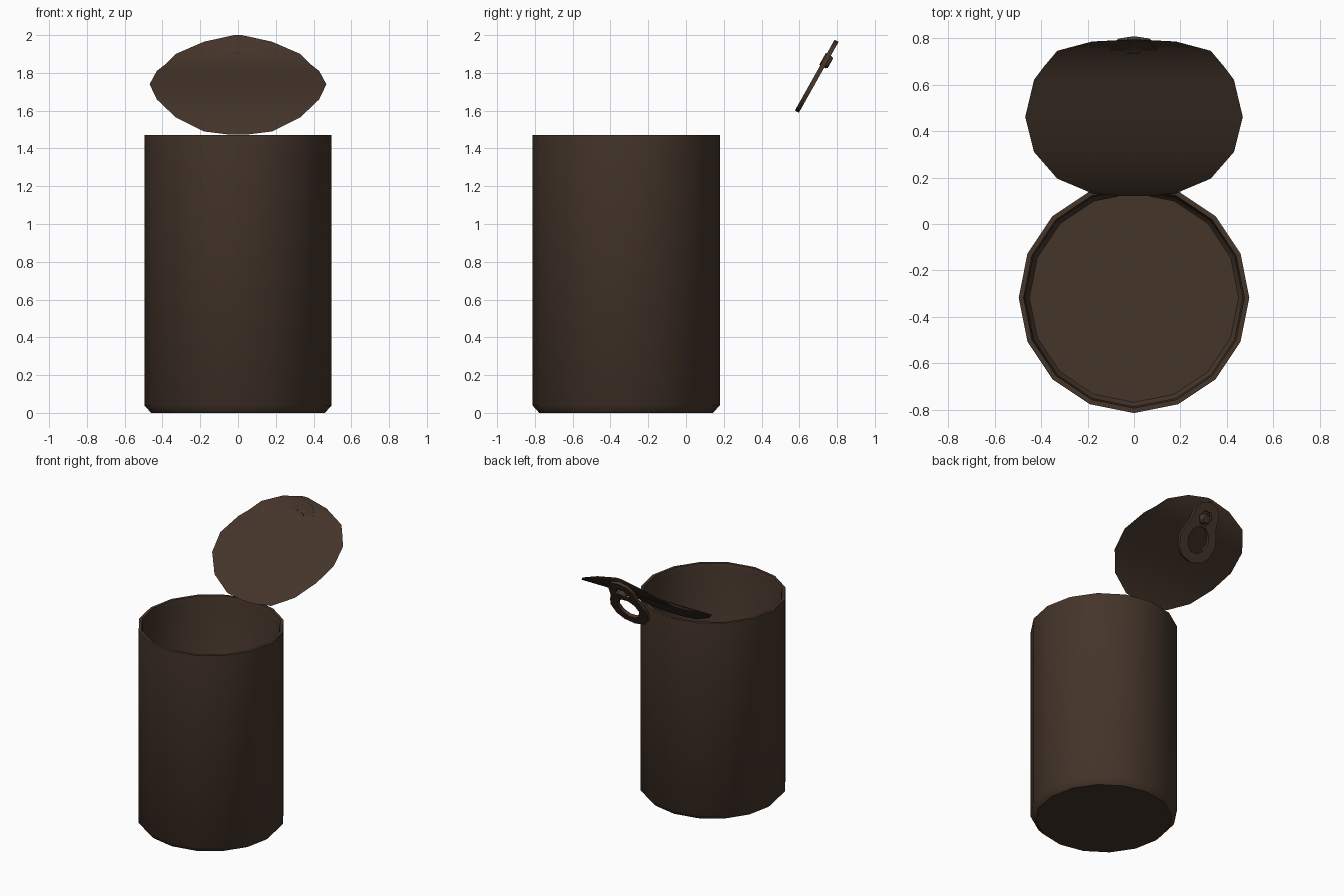
import bpy, bmesh, math
from mathutils import Matrix, Vector

if "Cube" in bpy.data.objects:
    bpy.data.objects.remove(bpy.data.objects["Cube"])

metal = bpy.data.materials.new("dark_brown_metal")
metal.diffuse_color = (0.058, 0.035, 0.023, 1)
metal.use_nodes = True
metal.node_tree.nodes["Principled BSDF"].inputs["Base Color"].default_value = metal.diffuse_color


def finish(name, mesh, angle):
    """Link a mesh as a named object, smooth below the given angle."""
    mesh.materials.clear()
    mesh.materials.append(metal)
    for p in mesh.polygons:
        p.use_smooth = True
    mesh.set_sharp_from_angle(angle=math.radians(angle))
    obj = bpy.data.objects.new(name, mesh)
    bpy.context.collection.objects.link(obj)
    return obj


def lathe(name, profile, sides, angle):
    """Revolve (radius, z) points; the first and last rings are capped."""
    bm = bmesh.new()
    rings = [[bm.verts.new((r * math.cos(2 * math.pi * i / sides),
                            r * math.sin(2 * math.pi * i / sides), z))
              for i in range(sides)] for r, z in profile]
    for a, b in zip(rings, rings[1:]):
        for i in range(sides):
            j = (i + 1) % sides
            bm.faces.new((a[i], a[j], b[j], b[i]))
    bm.faces.new(rings[0][::-1])
    bm.faces.new(rings[-1])
    mesh = bpy.data.meshes.new(name)
    bm.to_mesh(mesh)
    bm.free()
    return finish(name, mesh, angle)


# Can body: chamfered foot, thin rim, hollow inside
body = lathe("can_body", [(0.46, 0), (0.496, 0.04), (0.496, 1.47), (0.475, 1.47),
                          (0.468, 1.44), (0.468, 0.04), (0.45, 0.02)], 16, 45)
body.location = (0, -0.317, 0)

# Peeled lid: thin curled sheet, rows of (y, z, half width)
rows = [(0.12, 1.475, 0.06), (0.132, 1.49, 0.18), (0.195, 1.565, 0.33),
        (0.31, 1.66, 0.43), (0.46, 1.74, 0.468), (0.62, 1.81, 0.43),
        (0.68, 1.845, 0.385), (0.745, 1.90, 0.33), (0.785, 1.965, 0.18),
        (0.793, 2.0, 0.02)]
bm = bmesh.new()
pairs = [(bm.verts.new((-w, y, z)), bm.verts.new((w, y, z))) for y, z, w in rows]
for (a, b), (c, d) in zip(pairs, pairs[1:]):
    bm.faces.new((a, b, d, c))
lid_mesh = bpy.data.meshes.new("lid")
bm.to_mesh(lid_mesh)
bm.free()
finish("lid", lid_mesh, 45)

# Pull tab frame: local y runs up the tab, local z points at the lid
along = Vector((0, 0.489, 0.872))
toward = Vector((0, -0.872, 0.489))
tab_frame = Matrix.Translation((0, 0.587, 1.595)) @ Matrix(
    (Vector((1, 0, 0)), along, toward)).transposed().to_4x4()


def ellipse(cy, rx, ry, n):
    return [(rx * math.cos(2 * math.pi * i / n), cy + ry * math.sin(2 * math.pi * i / n))
            for i in range(n)]


# Pull tab: egg-shaped plate with a finger hole and a rivet hole
half = [(0.08, 0.02), (0.13, 0.07), (0.15, 0.15), (0.135, 0.21),
        (0.11, 0.27), (0.10, 0.36), (0.065, 0.41)]
outline = [(0, 0)] + half + [(0, 0.43)] + [(-x, y) for x, y in reversed(half)]
curve = bpy.data.curves.new("tab_outline", 'CURVE')
curve.dimensions = '2D'
curve.fill_mode = 'BOTH'
curve.extrude = 0.012
for loop in (outline, ellipse(0.16, 0.085, 0.095, 10), ellipse(0.315, 0.055, 0.055, 6)):
    spline = curve.splines.new('POLY')
    spline.points.add(len(loop) - 1)
    for p, (x, y) in zip(spline.points, loop):
        p.co = (x, y, 0, 1)
    spline.use_cyclic_u = True
source = bpy.data.objects.new("tab_outline", curve)
bpy.context.collection.objects.link(source)
bpy.context.view_layer.update()
tab_mesh = bpy.data.meshes.new_from_object(
    source.evaluated_get(bpy.context.evaluated_depsgraph_get()))
bpy.data.objects.remove(source)
bm = bmesh.new()
bm.from_mesh(tab_mesh)
bmesh.ops.remove_doubles(bm, verts=bm.verts, dist=0.0005)
bmesh.ops.recalc_face_normals(bm, faces=bm.faces)
bm.to_mesh(tab_mesh)
bm.free()
finish("pull_tab", tab_mesh, 40).matrix_world = tab_frame

# Rivet joining the tab to the lid
rivet = lathe("rivet", [(0.028, -0.03), (0.036, -0.02), (0.036, 0.018)], 8, 50)
rivet.matrix_world = tab_frame @ Matrix.Translation((0, 0.31, 0))
